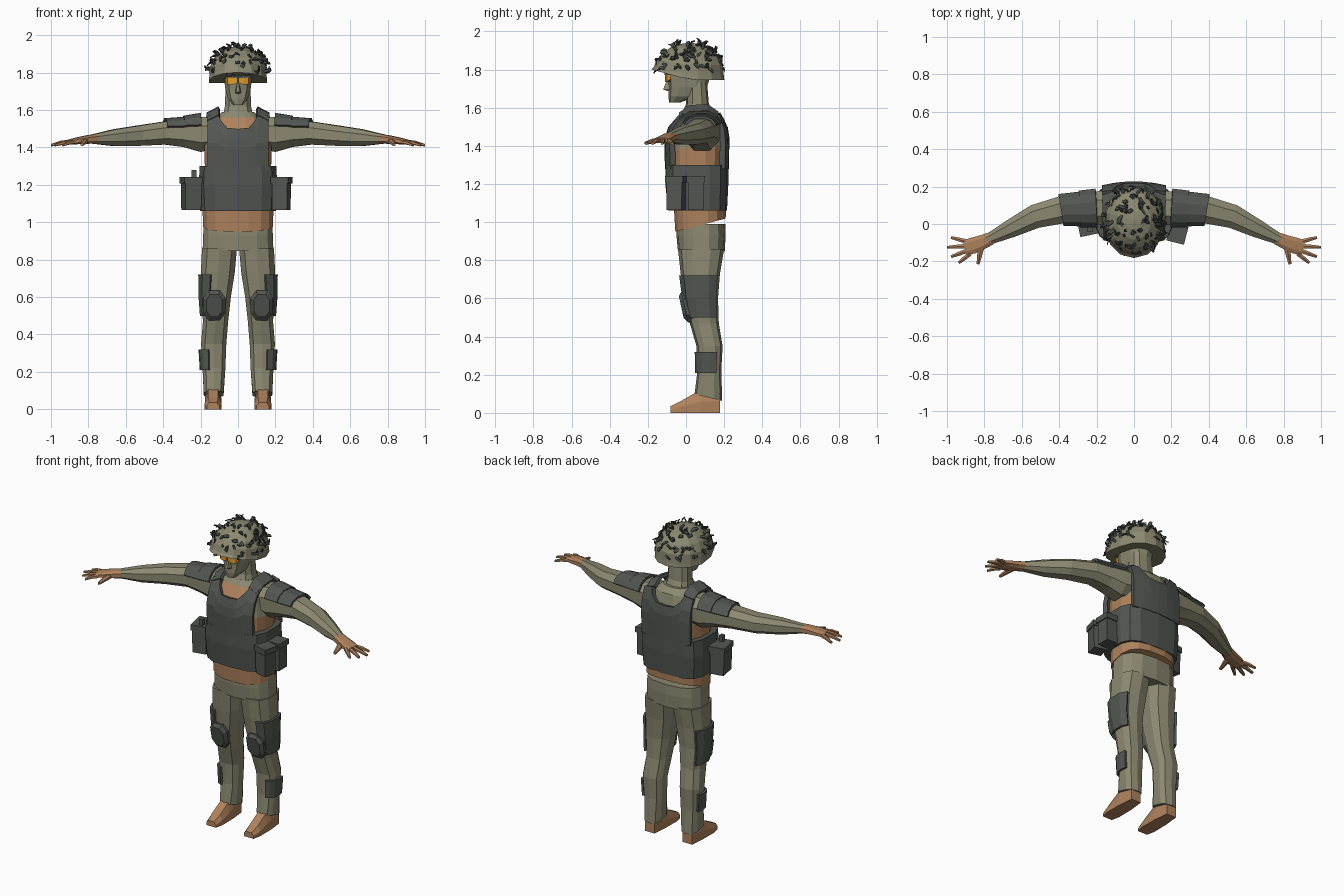
import bpy, bmesh, math, random
from mathutils import Vector as V

if "Cube" in bpy.data.objects:
    bpy.data.objects.remove(bpy.data.objects["Cube"])

random.seed(4)
X, Y, Z = V((1, 0, 0)), V((0, 1, 0)), V((0, 0, 1))


def material(name, rgb):
    m = bpy.data.materials.new(name)
    m.diffuse_color = (*rgb, 1)
    m.use_nodes = True
    m.node_tree.nodes["Principled BSDF"].inputs["Base Color"].default_value = m.diffuse_color
    return m


OLIVE = material("olive cloth", (.262, .250, .165))
DARK = material("dark armour", (.085, .093, .085))
SKIN = material("tan skin", (.43, .225, .11))
AMBER = material("amber lens", (.74, .33, .025))
LEAF = material("leaf green", (.055, .066, .058))


def finish(name, bm, mats, rule=None, mirror=False, thick=0):
    bmesh.ops.recalc_face_normals(bm, faces=bm.faces)
    if rule:
        for f in bm.faces:
            f.material_index = rule(f.calc_center_median())
    me = bpy.data.meshes.new(name)
    bm.to_mesh(me)
    bm.free()
    ob = bpy.data.objects.new(name, me)
    bpy.context.collection.objects.link(ob)
    for m in mats:
        me.materials.append(m)
    if thick:
        s = ob.modifiers.new("thickness", 'SOLIDIFY')
        s.thickness, s.offset = thick, 0
    if mirror:
        ob.modifiers.new("mirror", 'MIRROR')
    return ob


def ring(c, u, v, ru, rv, n=10, p=.75, a0=0, a1=360):
    """Rounded cross-section (or an arc of one) around c."""
    full = a1 - a0 == 360
    pts = []
    for i in range(n):
        a = math.radians(a0 + (a1 - a0) * (i + .5 if full else i) / (n if full else n - 1))
        co, si = math.cos(a), math.sin(a)
        pts.append(c + u * ru * math.copysign(abs(co) ** p, co)
                   + v * rv * math.copysign(abs(si) ** p, si))
    return pts


def span(x0, x1, y0, y1, z, grow=0, **k):
    """Level ring from its x and y limits."""
    return ring(V(((x0 + x1) / 2, (y0 + y1) / 2, z)), X, Y,
                (x1 - x0) / 2 + grow, (y1 - y0) / 2 + grow, **k)


def loft(name, rings, mats, closed=True, bm=None, **k):
    own = bm is None
    bm = bm or bmesh.new()
    rows = [[bm.verts.new(p) for p in r] for r in rings]
    n = len(rows[0])
    for a, b in zip(rows, rows[1:]):
        for i in range(n if closed else n - 1):
            j = (i + 1) % n
            bm.faces.new((a[i], a[j], b[j], b[i]))
    if closed:
        bm.faces.new(rows[0])
        bm.faces.new(rows[-1])
    if own:
        return finish(name, bm, mats, **k)


def box(bm, c, size, yaw=0, taper=1):
    u, v = V((math.cos(yaw), math.sin(yaw), 0)), V((-math.sin(yaw), math.cos(yaw), 0))
    rs = []
    for s, t in ((-1, taper), (1, 1)):
        rs.append([V(c) + u * size[0] / 2 * i * t + v * size[1] / 2 * j * t + Z * size[2] / 2 * s
                   for i, j in ((-1, -1), (1, -1), (1, 1), (-1, 1))])
    loft("", rs, [], bm=bm)


# trousers
LEG = [(.075, .185, .045, .19, .08), (.065, .192, .06, .185, .22), (.06, .2, .055, .192, .35),
       (.05, .19, .02, .172, .47), (.035, .2, -.01, .168, .6), (.014, .202, -.028, .178, .73),
       (.002, .196, -.042, .2, .86)]


def leg_at(z):
    for a, b in zip(LEG, LEG[1:]):
        if a[4] <= z <= b[4]:
            t = (z - a[4]) / (b[4] - a[4])
            return [i + (j - i) * t for i, j in zip(a, b)]


ob = loft("trouser_leg", [span(*r) for r in LEG], [OLIVE], mirror=True)
for v in ob.data.vertices:
    if v.co.z < .1:
        v.co.z -= (v.co.y - .12) * .25      # slanted hem
loft("trouser_hips", [span(-.193, .193, -.042, .203, .845, n=14), span(-.19, .19, -.05, .208, .93, n=14),
                      span(-.187, .187, -.05, .206, .99, n=14)], [OLIVE])

# thigh, shin and knee guards
for nm, zs, a0, a1 in (("thigh_guard", (.5, .6, .72), -75, 48), ("shin_guard", (.21, .32), -75, 25)):
    loft(nm, [span(*leg_at(z), grow=.006, n=5, a0=a0, a1=a1) for z in zs], [DARK],
         closed=False, mirror=True, thick=.014)
knee = []
for dy, s in ((.06, 1), (-.008, 1), (-.026, .72)):
    knee.append([p + Y * (.56 - p.z) * .22
                 for p in ring(V((.127, dy, .555)), X, Z, .063 * s, .085 * s, n=8)])
loft("knee_pad", knee, [DARK], mirror=True)

# feet
foot = []
for y, w, h in ((.178, .034, .12), (.08, .044, .12), (.04, .044, .1), (-.03, .045, .06), (-.082, .034, .035)):
    foot.append([V((.133 + a * w, y, b * h)) for a, b in
                 ((-1, 0), (1, 0), (1, .5), (.6, 1), (-.6, 1), (-1, .5))])
loft("foot", foot, [SKIN], mirror=True)

# torso: bare belly and sides, shirt above
body = [span(-.19, .19, -.058, .21, .95, n=16), span(-.192, .192, -.065, .212, 1.07, n=16),
        span(-.18, .18, -.08, .2, 1.3, n=16), span(-.183, .183, -.085, .205, 1.39, n=16),
        span(-.165, .165, -.075, .2, 1.5, n=16), span(-.125, .125, -.035, .185, 1.56, n=16),
        span(-.085, .085, -.01, .15, 1.59, n=16)]
for p in body[0]:
    p.z += (p.y + .058) * .26
loft("torso", body, [OLIVE, SKIN],
     rule=lambda c: int(c.z < 1.37 or (c.z < 1.55 and c.y < 0 and abs(c.x) < .12)))
loft("neck", [span(-.085, .085, -.025, .15, 1.56), span(-.073, .073, 0, .12, 1.62),
              span(-.068, .068, 0, .11, 1.74)], [OLIVE])

# vest: waist wrap, front and back panels, shoulder straps
loft("vest_waist", [span(-.205, .205, -.095, .215, 1.06, n=14, p=.6), span(-.213, .213, -.108, .222, 1.2, n=14, p=.6),
                    span(-.208, .208, -.108, .222, 1.3, n=14, p=.6)], [DARK])
COLS = ((0, 1.495), (.055, 1.5), (.09, 1.535), (.105, 1.57), (.158, 1.56))


def panel(name, prof, curve, wide):
    def depth(z):
        for (z0, y0), (z1, y1) in zip(prof, prof[1:]):
            if z <= z1:
                return y0 + (y1 - y0) * (z - z0) / (z1 - z0)
        return prof[-1][1]
    cols = [(-x, t) for x, t in COLS[:0:-1]] + list(COLS)
    grid = []
    for x, top in cols:
        zs = [1.28 + (top - 1.28) * k / 4 for k in range(5)]
        grid.append([V((x * wide, depth(z) + curve * x * x, z)) for z in zs])
    loft(name, grid, [DARK], closed=False, thick=.03)


panel("vest_front", ((1.28, -.095), (1.42, -.1), (1.5, -.078), (1.57, -.025)), 1.1, 1)
panel("vest_back", ((1.28, .21), (1.45, .213), (1.52, .2), (1.57, .175)), -.8, 1.07)
loft("vest_strap", [[V((.1, y, z + .008)), V((.163, y, z - .025))] for y, z in
                    ((-.03, 1.56), (.02, 1.597), (.11, 1.603), (.165, 1.565))],
     [DARK], closed=False, mirror=True, thick=.02)

# belt pouches with flaps
for nm, items in (("right_pouches", ((.232, -.052, .085, .085, -.25), (.24, .052, .085, .085, 0))),
                  ("left_pouch", ((-.25, .005, .09, .12, .2),))):
    bm = bmesh.new()
    for x, y, sx, sy, yaw in items:
        box(bm, (x, y, 1.15), (sx, sy, .17), yaw, .95)
        box(bm, (x, y, 1.225), (sx + .012, sy + .012, .035), yaw)
    finish(nm, bm, [DARK])
bm = bmesh.new()
box(bm, (-.235, -.03, 1.255), (.025, .025, .05))
finish("radio_knob", bm, [DARK])

# arms: centre x, y, z, half depth, half height
ARM = [(.1, .09, 1.475, .1, .085), (.2, .085, 1.47, .095, .1), (.29, .08, 1.475, .087, .078),
       (.39, .075, 1.477, .078, .066), (.53, .04, 1.463, .068, .058), (.66, -.025, 1.452, .052, .048),
       (.79, -.088, 1.444, .03, .024)]


def arm_ring(i, grow=0, **k):
    a, b = ARM[max(i - 1, 0)], ARM[min(i + 1, len(ARM) - 1)]
    d = V((b[0] - a[0], b[1] - a[1], 0)).normalized()
    x, y, z, w, h = ARM[i]
    return ring(V((x, y, z)), V((d.y, -d.x, 0)), Z, w + grow, h + grow, **k)


loft("arm", [arm_ring(i, n=8, p=.85) for i in range(len(ARM))], [OLIVE], mirror=True)
for nm, i, g0, g1 in (("shoulder_plate_inner", 1, .01, .012), ("shoulder_plate_outer", 2, .006, .008)):
    loft(nm, [arm_ring(i + j, g, n=6, p=.85, a0=22, a1=158) for j, g in ((0, g0), (1, g1))],
         [DARK], closed=False, mirror=True, thick=.014)

# hands
bm = bmesh.new()


def tube(path, n=6):
    rs = []
    for i, (c, w, h) in enumerate(path):
        d = (V(path[min(i + 1, len(path) - 1)][0]) - V(path[max(i - 1, 0)][0]))
        d = V((d.x, d.y, 0)).normalized()
        rs.append(ring(V(c), V((d.y, -d.x, 0)), Z, w, h, n=n))
    loft("", rs, [], bm=bm)


tube([((.765, -.077, 1.446), .036, .026), ((.805, -.095, 1.442), .04, .024),
      ((.86, -.115, 1.435), .046, .019), ((.905, -.128, 1.428), .042, .014)], 8)
for bx, by, tx, ty in ((.875, -.158, .937, -.208), (.89, -.142, .978, -.175),
                       (.895, -.118, 1.0, -.125), (.89, -.095, .978, -.072)):
    tube([((bx, by, 1.43), .013, .012), (((bx + tx) / 2, (by + ty) / 2, 1.425), .012, .011),
          ((tx, ty, 1.412), .008, .007)])
tube([((.815, -.115, 1.437), .02, .015), ((.825, -.165, 1.427), .015, .013), ((.834, -.215, 1.415), .009, .008)])
finish("hand", bm, [SKIN], mirror=True)

# head, nose, goggles
loft("head", [span(-.028, .028, -.088, -.03, 1.628), span(-.055, .055, -.093, .06, 1.66),
              span(-.07, .07, -.092, .11, 1.71), span(-.078, .078, -.098, .13, 1.77),
              span(-.08, .08, -.095, .14, 1.82)], [OLIVE])
loft("nose", [[V((-w, -.08, z)), V((w, -.08, z)), V((w * .5, y, z)), V((-w * .5, y, z))]
              for z, w, y in ((1.688, .016, -.1), (1.697, .018, -.12), (1.74, .009, -.102))], [OLIVE])
loft("goggle_lens", [[V((x, y, z)) for z, y in ((a, -.085), (a, d), (b, d), (b, -.085))]
                     for x, a, b, d in ((.004, 1.745, 1.771, -.111), (.03, 1.735, 1.773, -.109),
                                        (.055, 1.737, 1.773, -.1), (.068, 1.748, 1.772, -.08))],
     [AMBER], mirror=True)
loft("goggle_frame", [[V((x, y, z)) for z, y in ((1.772, -.08), (1.772, -.114 + x * x * 5), (1.785, -.114 + x * x * 5),
                                                 (1.785, -.08))] for x in (-.07, -.035, 0, .035, .07)], [DARK])

# helmet, rim raised at the front
N = 14


def dome(h, r, n=N):
    pts = span(-.157 * r, .157 * r, .02 - .178 * r, .02 + .178 * r, 1.745 + h, n=n, p=.95)
    for p in pts:
        f = max(0, (.02 - p.y) / .178)
        p.z += .055 * f * max(0, 1 - h / .15)
        p.y -= .02 * f * max(0, 1 - h / .05)
    return pts


loft("helmet", [dome(0, .95), dome(0, 1.02), dome(.025, 1), dome(.08, .98), dome(.13, .84),
                dome(.17, .58), dome(.19, .27), dome(.195, .02)], [OLIVE])

# leaf scrim: bent blades scattered over the helmet
bm = bmesh.new()
for i in range(125):
    a = random.uniform(0, math.tau)
    e = math.radians(random.choice((random.uniform(8, 45), random.uniform(20, 72))))
    nrm = V((math.cos(a) * math.cos(e), math.sin(a) * math.cos(e), math.sin(e)))
    base = V((0, .02, 1.775)) + V((nrm.x * .155, nrm.y * .172, nrm.z * .168))
    d = (nrm * random.uniform(.2, 1) + V([random.uniform(-.8, .8) for _ in range(3)])).normalized()
    side = d.cross(nrm + V((.01, .02, .03))).normalized()
    up = side.cross(d)
    L, w = random.uniform(.025, .045), random.uniform(.006, .011)
    rs = []
    for t, s, k in ((-.2, .6, 0), (.5, 1.1, .004), (1, .7, -.004)):
        c = base + d * L * t + up * k
        rs.append([c + side * w * s * i + up * .003 * j for i, j in ((-1, -1), (1, -1), (1, 1), (-1, 1))])
    loft("", rs, [], bm=bm)
finish("helmet_leaves", bm, [LEAF])
